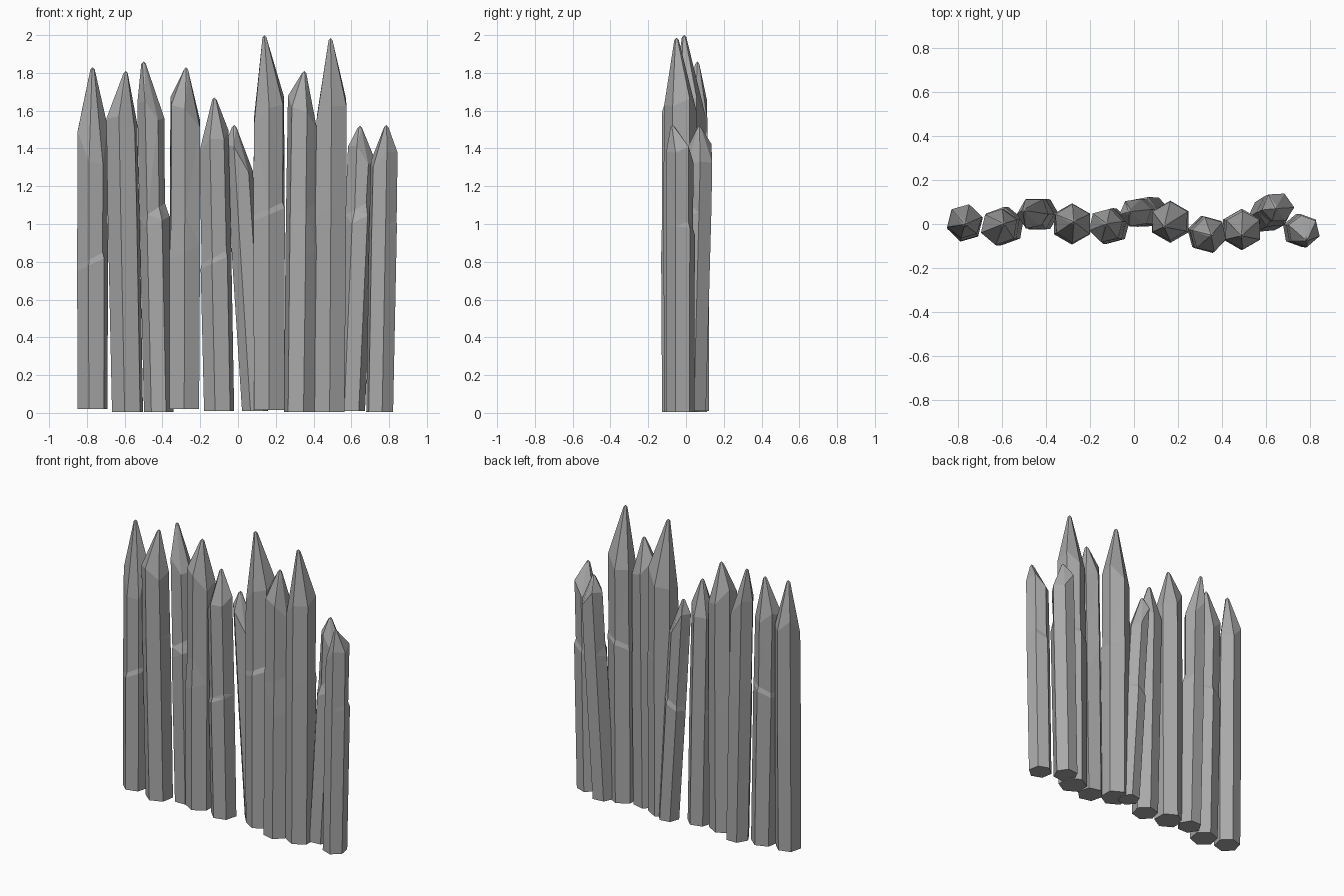
import bpy, bmesh
from math import radians, sin, cos
from mathutils import Vector

cube = bpy.data.objects.get("Cube")
if cube:
    bpy.data.objects.remove(cube)

grey = bpy.data.materials.new("weathered_grey")
grey.use_nodes = True
grey.diffuse_color = (0.4, 0.4, 0.4, 1)
grey.node_tree.nodes["Principled BSDF"].inputs["Base Color"].default_value = (0.4, 0.4, 0.4, 1)


def stake(name, base, neck, tip, radius=0.09, turn=30, left=1.6, right=1.6,
          dip=0.0, chip=1.0, chip_dir=270, chip_depth=0.012, chip_rise=0.03, foot=0.005):
    """Hexagonal stake: straight shaft, chipped ledge, sloped shoulder, blunt tip."""
    bm = bmesh.new()
    b = Vector((base[0], base[1], foot))
    n = Vector((neck[0], neck[1], (left + right) / 2))
    t = Vector(tip)
    axis = n - b
    angles = [radians(turn + 60 * i) for i in range(6)]
    dirs = [Vector((cos(a), sin(a), 0)) for a in angles]
    toward = [max(0, cos(a - radians(chip_dir))) for a in angles]

    def ring(points):
        return [bm.verts.new(p) for p in points]

    def along(z):
        return b + axis * ((z - foot) / axis.z)

    low, high, shoulder = [], [], []
    for i, (d, w) in enumerate(zip(dirs, toward)):
        low.append(along(chip + 0.04 * d.x) + d * radius)
        high.append(along(chip + chip_rise + 0.04 * d.x) + d * (radius - chip_depth * w))
        z = left + (right - left) * (d.x + 1) / 2
        z -= dip * max(0, -d.y) + (0.04 if i % 2 else 0)
        shoulder.append(along(z) + d * (radius * 0.97 - chip_depth * 0.6 * w))
    rings = [ring([b + d * radius * 0.97 for d in dirs]), ring(low), ring(high),
             ring(shoulder), ring([t + d * 0.012 - Vector((0, 0, 0.012)) for d in dirs])]
    for r1, r2 in zip(rings, rings[1:]):
        for i in range(6):
            j = (i + 1) % 6
            bm.faces.new((r1[i], r1[j], r2[j], r2[i]))
    bm.faces.new(rings[0][::-1])
    peak = bm.verts.new(t)
    for i in range(6):
        bm.faces.new((rings[-1][i], rings[-1][(i + 1) % 6], peak))
    # break the bent quads of the carved point into flat facets
    bmesh.ops.triangulate(bm, faces=[f for f in bm.faces if f.calc_center_median().z > chip])
    bmesh.ops.recalc_face_normals(bm, faces=bm.faces)
    mesh = bpy.data.meshes.new(name)
    bm.to_mesh(mesh)
    bm.free()
    mesh.materials.append(grey)
    bpy.context.collection.objects.link(bpy.data.objects.new(name, mesh))


# Row of stakes from the right end to the left end
stake("stake_right_end", (-0.77, 0), (-0.77, 0.01), (-0.77, 0, 1.83), radius=0.085, turn=16,
      left=1.6, right=1.52, dip=0.25, chip=0.79, chip_dir=290, foot=0.02)
stake("stake_second", (-0.585, -0.01), (-0.615, -0.01), (-0.595, 0, 1.81), turn=20,
      left=1.6, right=1.53, chip=1.05, chip_dir=100)
stake("stake_third", (-0.42, 0.045), (-0.455, 0.045), (-0.5, 0.06, 1.86), radius=0.08, turn=0,
      left=1.68, right=1.56, chip=1.0, chip_dir=320, chip_depth=0.03, chip_rise=0.07)
stake("stake_fourth", (-0.285, 0), (-0.28, 0), (-0.275, 0.01, 1.83), radius=0.094,
      left=1.68, right=1.54, chip=0.85, chip_dir=230, chip_rise=0.2, foot=0.02)
stake("stake_fifth", (-0.1, -0.01), (-0.13, -0.01), (-0.125, 0, 1.67), radius=0.085, turn=15,
      left=1.42, right=1.5, chip=0.8, chip_dir=255, foot=0.01)
stake("leaning_stake_middle", (0.09, 0.055), (0.005, 0.055), (-0.02, 0.055, 1.525), radius=0.072,
      turn=10, left=1.47, right=1.28, chip=0.8, chip_dir=90, foot=0.01)
stake("stake_centre", (0.165, 0.01), (0.165, 0.01), (0.14, -0.01, 2.0), radius=0.096,
      left=1.55, right=1.68, chip=1.05, chip_dir=310, chip_depth=0.015, foot=0.015)
stake("stake_eighth", (0.325, -0.045), (0.345, -0.05), (0.35, -0.05, 1.81), radius=0.087,
      turn=45, left=1.68, right=1.54, chip=0.82, chip_dir=340, chip_rise=0.25)
stake("stake_ninth", (0.485, -0.025), (0.495, -0.025), (0.49, -0.05, 1.985), radius=0.094,
      left=1.58, right=1.67, chip=1.08, chip_dir=100)
stake("leaning_stake_left", (0.595, 0.035), (0.655, 0.07), (0.645, 0.07, 1.52), radius=0.08,
      turn=5, left=1.45, right=1.33, chip=1.02, chip_dir=260, chip_depth=0.025,
      chip_rise=0.07, foot=0.01)
stake("stake_left_end", (0.75, -0.03), (0.775, -0.03), (0.785, -0.07, 1.525), radius=0.078,
      turn=40, left=1.33, right=1.42, chip=0.95, chip_dir=60)
